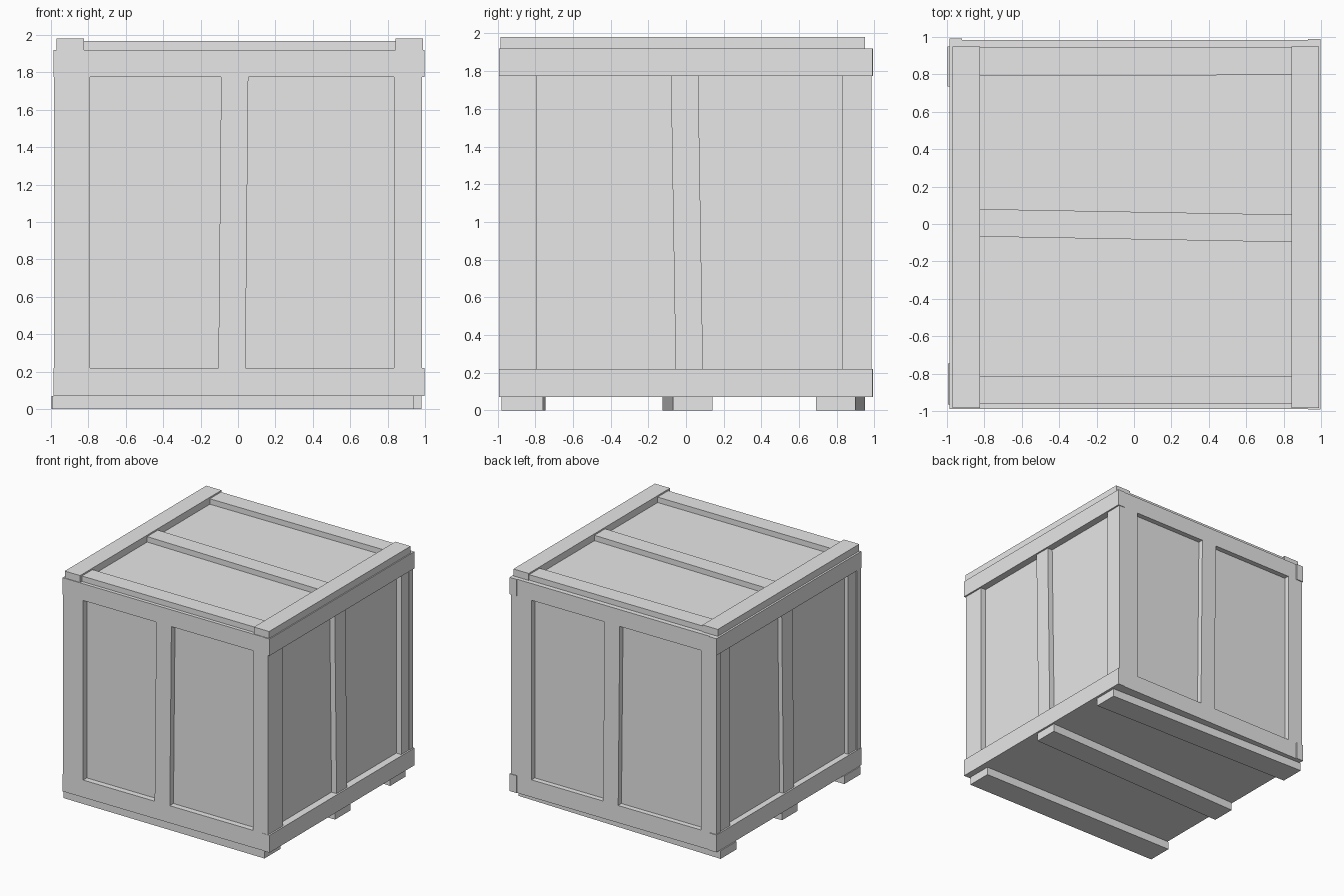
import bpy, bmesh
from math import pi
from mathutils import Matrix, Vector

cube = bpy.data.objects.get("Cube")
if cube:
    bpy.data.objects.remove(cube, do_unlink=True)

grey = bpy.data.materials.new("plain grey")
grey.use_nodes = True
grey.diffuse_color = (0.8, 0.8, 0.8, 1)
grey.node_tree.nodes["Principled BSDF"].inputs["Base Color"].default_value = (0.8, 0.8, 0.8, 1)

HALF_TURN = Matrix.Rotation(pi, 4, "Z")
LOW, HIGH = 0.07, 1.92          # body bottom and top
RAIL_LOW, RAIL_HIGH = 0.22, 1.775


def prism(name, faces, push, turn=False, shift=(0, 0, 0)):
    """Extrude a sheet made of quads along a vector, optionally turned to the opposite side."""
    bm = bmesh.new()
    for quad in faces:
        bm.faces.new([bm.verts.new(p) for p in quad])
    bmesh.ops.remove_doubles(bm, verts=bm.verts, dist=0.0001)
    sheet = bmesh.ops.extrude_face_region(bm, geom=bm.faces[:], use_keep_orig=True)
    moved = [g for g in sheet["geom"] if isinstance(g, bmesh.types.BMVert)]
    bmesh.ops.translate(bm, verts=moved, vec=push)
    bmesh.ops.recalc_face_normals(bm, faces=bm.faces)
    if turn:
        bm.transform(HALF_TURN)
    bmesh.ops.translate(bm, verts=bm.verts, vec=Vector(shift))
    mesh = bpy.data.meshes.new(name)
    bm.to_mesh(mesh)
    bm.free()
    mesh.materials.append(grey)
    obj = bpy.data.objects.new(name, mesh)
    bpy.context.collection.objects.link(obj)
    return obj


def flat_board(name, x0, x1, left, right, z0, z1):
    """Board lying along x; left and right give its y range at each end."""
    quad = [(x0, left[0], z0), (x1, right[0], z0), (x1, right[1], z0), (x0, left[1], z0)]
    return prism(name, [quad], (0, 0, z1 - z0))


def side_board(name, y_low, y_high, z0, z1, face, turn, shift):
    """Board on the side wall; y ranges at its foot and its head."""
    quad = [(face, y_low[0], z0), (face, y_low[1], z0),
            (face, y_high[1], z1), (face, y_high[0], z1)]
    return prism(name, [quad], (0.93 - face, 0, 0), turn, shift)


# Inner box whose walls are the recessed panels
flat_board("inner_box", -0.935, 0.935, (-0.94, 0.94), (-0.94, 0.94), LOW, HIGH)

# Front and back frames: one sheet with two window openings and a leaning middle
columns = [(-0.985, -0.985), (-0.79, -0.79), (-0.105, -0.09),
           (0.04, 0.055), (0.835, 0.835), (0.98, 0.98)]
rows = [LOW, RAIL_LOW, RAIL_HIGH, HIGH]


def column_x(c, r):
    return columns[c][0 if r < 2 else 1]


cells = []
for c in range(5):
    for r in range(3):
        if r == 1 and c in (1, 3):
            continue
        cells.append([(column_x(i, j), -0.99, rows[j])
                      for i, j in ((c, r), (c + 1, r), (c + 1, r + 1), (c, r + 1))])
prism("front_frame", cells, (0, 0.055, 0))
prism("back_frame", cells, (0, 0.055, 0), True, (0, -0.005, 0))

# Side walls: posts between slightly prouder rails
for side, turn, shift in (("left", False, (0, 0, 0)), ("right", True, (0.01, 0, 0))):
    for part, foot, head in (("front_post", (-0.985, -0.79), (-0.985, -0.79)),
                             ("middle_post", (-0.055, 0.09), (-0.08, 0.065)),
                             ("rear_post", (0.83, 0.98), (0.83, 0.98))):
        side_board(f"{side}_{part}", foot, head, RAIL_LOW, RAIL_HIGH, 0.983, turn, shift)
    span = (-0.993, 0.99)
    side_board(f"{side}_bottom_rail", span, span, LOW, RAIL_LOW, 0.997, turn, shift)
    side_board(f"{side}_top_rail", span, span, RAIL_HIGH, HIGH, 0.997, turn, shift)

# Lid boards
flat_board("lid_right_batten", -0.97, -0.823, (-0.985, 0.95), (-0.985, 0.95), HIGH, 1.98)
flat_board("lid_left_batten", 0.842, 0.988, (-0.985, 0.95), (-0.985, 0.95), HIGH, 1.98)
flat_board("lid_front_board", -0.83, 0.85, (-0.96, -0.815), (-0.96, -0.815), HIGH, 1.967)
flat_board("lid_middle_board", -0.83, 0.85, (-0.067, 0.08), (-0.097, 0.05), HIGH, 1.967)
flat_board("lid_back_board", -0.83, 0.85, (0.79, 0.943), (0.797, 0.943), HIGH, 1.967)

# Slightly crooked skids underneath
flat_board("front_skid", -0.995, 0.94, (-0.965, -0.745), (-0.98, -0.76), 0, LOW)
flat_board("middle_skid", -0.98, 0.98, (-0.125, 0.085), (-0.07, 0.14), 0, LOW)
flat_board("back_skid", -0.997, 0.975, (0.735, 0.95), (0.69, 0.9), 0, LOW)
